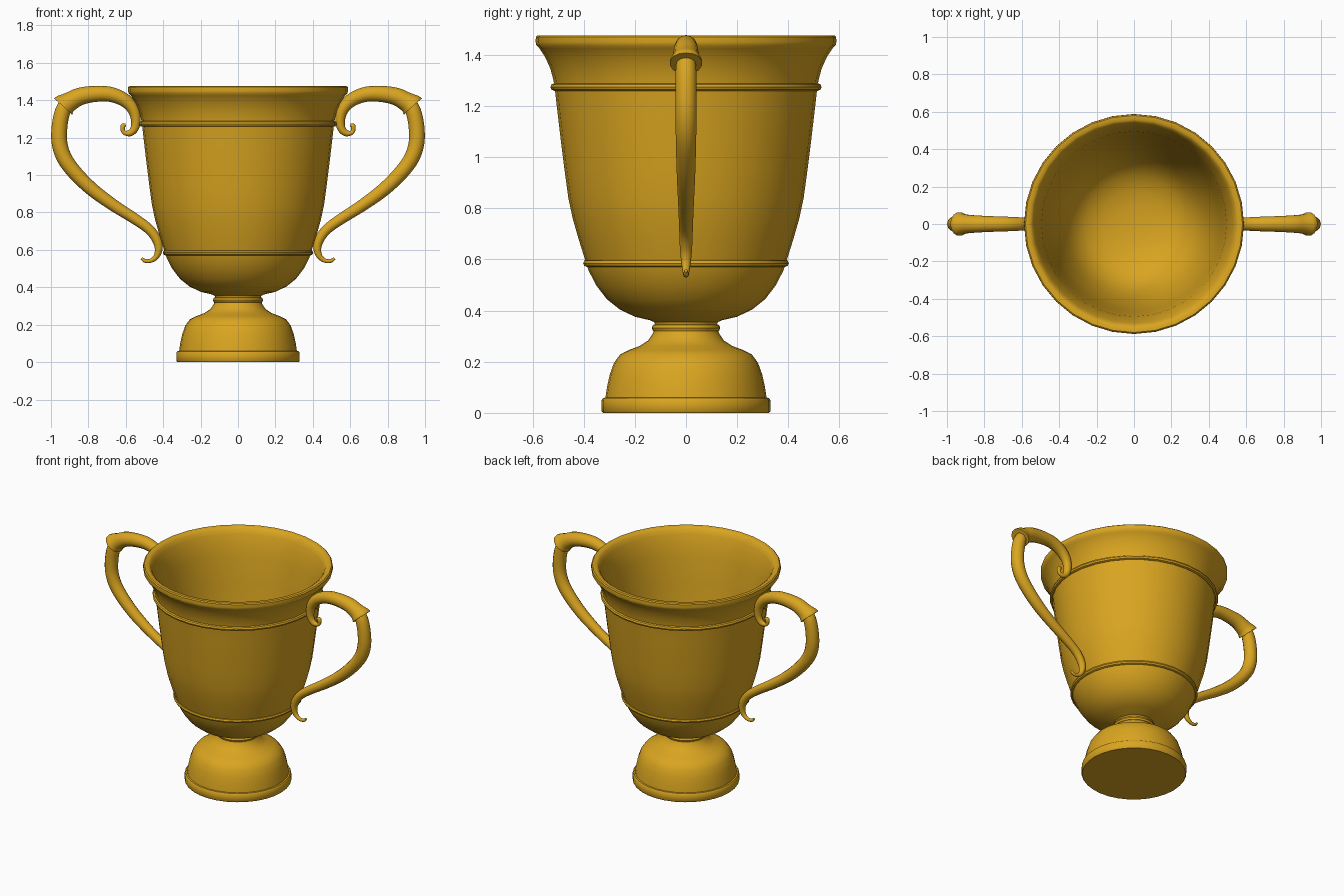
import bpy, bmesh, math
from mathutils import Vector

gold = bpy.data.materials.new("gold")
gold.diffuse_color = (0.70, 0.376, 0.0144, 1)
SEGS = 32


def finish(name, bm, angle=40):
    bmesh.ops.remove_doubles(bm, verts=bm.verts, dist=1e-5)
    bmesh.ops.recalc_face_normals(bm, faces=bm.faces)
    me = bpy.data.meshes.new(name)
    bm.to_mesh(me)
    bm.free()
    me.materials.append(gold)
    ob = bpy.data.objects.new(name, me)
    bpy.context.collection.objects.link(ob)
    bpy.ops.object.select_all(action='DESELECT')
    ob.select_set(True)
    bpy.context.view_layer.objects.active = ob
    bpy.ops.object.shade_smooth_by_angle(angle=math.radians(angle))
    return ob


def skin(bm, rings, closed=False):
    """Bridge successive loops of points with quads."""
    loops = [[bm.verts.new(p) for p in r] for r in rings]
    n = len(loops[0])
    pairs = list(zip(loops, loops[1:]))
    if closed:
        pairs.append((loops[-1], loops[0]))
    for a, b in pairs:
        for i in range(n):
            j = (i + 1) % n
            bm.faces.new((a[i], a[j], b[j], b[i]))
    return loops


def lathe(name, profile, closed=False):
    bm = bmesh.new()
    angles = [2 * math.pi * i / SEGS for i in range(SEGS)]
    skin(bm, [[(r * math.cos(a), r * math.sin(a), z) for a in angles] for r, z in profile], closed)
    return finish(name, bm)


def bead(name, r, z, t):
    lathe(name, [(r + t * math.cos(k * math.pi / 4), z + t * math.sin(k * math.pi / 4))
                 for k in range(8)], True)


def smooth_path(pts, steps=5):
    """Catmull-Rom through (x, z, radius) points."""
    p = [Vector(q) for q in pts]
    p = [2 * p[0] - p[1]] + p + [2 * p[-1] - p[-2]]
    out = []
    for i in range(1, len(p) - 2):
        a, b, c, d = p[i - 1:i + 3]
        for s in range(steps):
            t = s / steps
            out.append(0.5 * (2 * b + (c - a) * t + (2 * a - 5 * b + 4 * c - d) * t * t
                              + (3 * b - a - 3 * c + d) * t ** 3))
    return out + [p[-2]]


def tube(name, pts, side, n=14):
    """Tapered round tube swept along a path in the XZ plane."""
    path = smooth_path(pts)
    rings = []
    for i, q in enumerate(path):
        d = path[min(i + 1, len(path) - 1)] - path[max(i - 1, 0)]
        l = math.hypot(d.x, d.y) or 1
        nx, nz = -d.y / l, d.x / l
        ring = []
        for k in range(n):
            a = 2 * math.pi * k / n
            c, s = q.z * math.cos(a), q.z * math.sin(a)
            ring.append((side * (q.x + nx * c), s, q.y + nz * c))
        rings.append(ring)
    bm = bmesh.new()
    loops = skin(bm, rings)
    bm.faces.new(loops[0])
    bm.faces.new(loops[-1])
    finish(name, bm)


# foot with domed shoulder and neck
lathe("foot", [(0, 0), (0.325, 0), (0.33, 0.006), (0.33, 0.05), (0.324, 0.058), (0.315, 0.06),
               (0.309, 0.10), (0.298, 0.15), (0.282, 0.195), (0.258, 0.228), (0.225, 0.245),
               (0.18, 0.262), (0.148, 0.283), (0.13, 0.31), (0.122, 0.33), (0.122, 0.35),
               (0.13, 0.36), (0.13, 0.37), (0, 0.37)])
bead("neck_ring", 0.118, 0.332, 0.016)

# hollow bowl with flared rim
lathe("bowl", [(0, 0.355), (0.125, 0.355), (0.14, 0.362), (0.20, 0.376), (0.26, 0.405),
               (0.31, 0.445), (0.352, 0.50), (0.38, 0.555), (0.395, 0.60), (0.42, 0.68),
               (0.443, 0.76), (0.46, 0.84), (0.475, 0.95), (0.49, 1.07), (0.503, 1.18),
               (0.512, 1.26), (0.518, 1.30), (0.53, 1.345), (0.55, 1.39), (0.573, 1.425),
               (0.585, 1.437), (0.588, 1.45), (0.587, 1.47), (0.58, 1.476), (0.557, 1.476),
               (0.543, 1.465), (0.53, 1.435), (0.512, 1.38), (0.495, 1.30), (0.475, 1.12),
               (0.455, 0.95), (0.435, 0.82), (0.40, 0.68), (0.365, 0.58), (0.32, 0.50),
               (0.26, 0.445), (0.18, 0.41), (0.09, 0.396), (0, 0.392)])
bead("upper_band", 0.515, 1.274, 0.015)
bead("lower_band", 0.388, 0.585, 0.014)

# two scrolled handles, each an upper arm ending in a flange and a lower arm
upper = [(0.585, 1.262, 0.006), (0.598, 1.247, 0.016), (0.612, 1.25, 0.013), (0.615, 1.235, 0.011),
         (0.60, 1.224, 0.013), (0.575, 1.226, 0.018), (0.553, 1.25, 0.022), (0.546, 1.295, 0.026),
         (0.56, 1.35, 0.031), (0.605, 1.40, 0.036), (0.68, 1.431, 0.040), (0.765, 1.434, 0.043),
         (0.845, 1.42, 0.047), (0.90, 1.392, 0.052), (0.927, 1.374, 0.062), (0.934, 1.367, 0.064)]
upper = [(0.60, 1.268, 0.008), (0.615, 1.262, 0.013)] + upper[3:]
lower = [(0.915, 1.39, 0.035), (0.938, 1.34, 0.041), (0.954, 1.26, 0.042), (0.954, 1.17, 0.042),
         (0.925, 1.085, 0.041), (0.86, 1.00, 0.039), (0.77, 0.915, 0.036), (0.66, 0.835, 0.032),
         (0.55, 0.765, 0.029), (0.475, 0.71, 0.027), (0.435, 0.655, 0.025), (0.424, 0.605, 0.021),
         (0.438, 0.563, 0.015), (0.47, 0.541, 0.011), (0.50, 0.543, 0.010), (0.516, 0.556, 0.007)]
for side, label in ((-1, "left"), (1, "right")):
    tube("handle_upper_" + label, upper, side)
    tube("handle_lower_" + label, lower, side)
